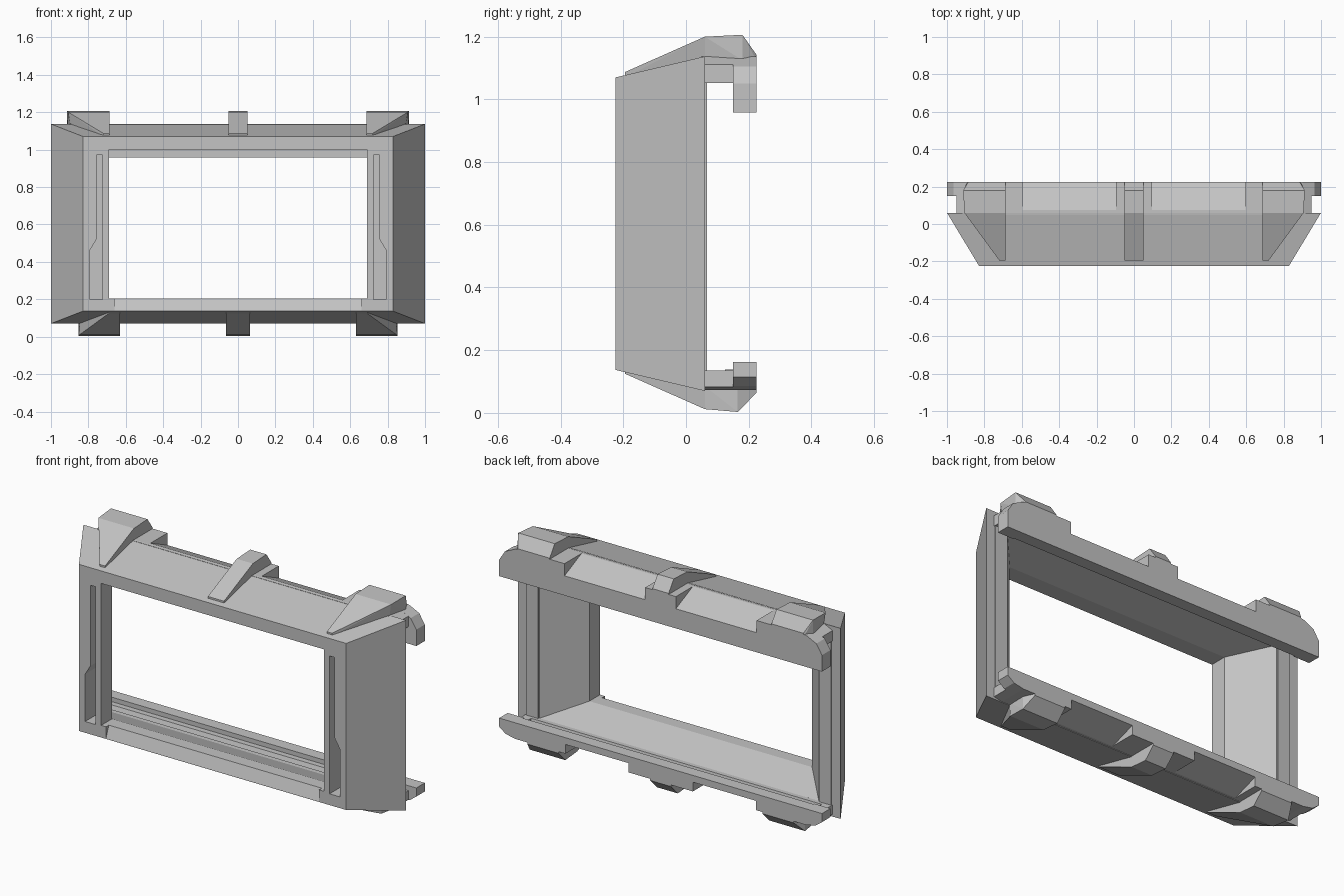
import bpy, bmesh

if "Cube" in bpy.data.objects:
    bpy.data.objects.remove(bpy.data.objects["Cube"])

GREY = bpy.data.materials.new("plain_grey")
GREY.diffuse_color = (0.55, 0.55, 0.55, 1)
GREY.use_nodes = True
GREY.node_tree.nodes["Principled BSDF"].inputs["Base Color"].default_value = GREY.diffuse_color


def finish(name, bm):
    bmesh.ops.recalc_face_normals(bm, faces=bm.faces)
    me = bpy.data.meshes.new(name)
    bm.to_mesh(me)
    bm.free()
    me.materials.append(GREY)
    ob = bpy.data.objects.new(name, me)
    bpy.context.collection.objects.link(ob)
    return ob


def prism(name, pts, a, b, axis):
    """Extrude a 2D outline from a to b: axis 'x' takes (y,z), 'y' takes (x,z)."""
    bm = bmesh.new()
    put = (lambda p, t: (t, p[0], p[1])) if axis == 'x' else (lambda p, t: (p[0], t, p[1]))
    v0 = [bm.verts.new(put(p, a)) for p in pts]
    v1 = [bm.verts.new(put(p, b)) for p in pts]
    bm.faces.new(v0)
    bm.faces.new(v1)
    n = len(pts)
    for i in range(n):
        j = (i + 1) % n
        bm.faces.new((v0[i], v0[j], v1[j], v1[i]))
    return finish(name, bm)


def hull(name, pts):
    bm = bmesh.new()
    for p in pts:
        bm.verts.new(p)
    bmesh.ops.convex_hull(bm, input=bm.verts)
    return finish(name, bm)


# Hollow flared frame: rings of (half width, bottom, top, y)
rings = [(0.828, 0.137, 1.07, -0.225), (1.0, 0.07, 1.137, 0.06),
         (0.865, 0.135, 1.05, 0.06), (0.69, 0.205, 1.0, -0.13),
         (0.69, 0.205, 1.0, -0.225)]
bm = bmesh.new()
loops = [[bm.verts.new(c) for c in ((-x, y, b), (x, y, b), (x, y, t), (-x, y, t))]
         for x, b, t, y in rings]
for k in range(5):
    p, q = loops[k], loops[(k + 1) % 5]
    for i in range(4):
        j = (i + 1) % 4
        bm.faces.new((p[i], p[j], q[j], q[i]))
frame = finish("frame", bm)

# Cutters: stepped slots in the posts and the sloped sill
cutters = [prism("sill_cutter", [(-0.24, 0.10), (-0.197, 0.215), (-0.24, 0.215)], -0.66, 0.66, 'x')]
slot = [(0.725, 0.2), (0.79, 0.2), (0.79, 0.465), (0.757, 0.52), (0.757, 0.972), (0.725, 0.972)]
for s in (-1, 1):
    cutters.append(prism("slot_cutter", [(s * x, z) for x, z in slot], -0.3, -0.13, 'y'))
bpy.context.view_layer.objects.active = frame
for c in cutters:
    c.hide_render = True
    m = frame.modifiers.new("cut", 'BOOLEAN')
    m.operation = 'DIFFERENCE'
    m.solver = 'EXACT'
    m.object = c
    bpy.ops.object.modifier_apply(modifier=m.name)
    bpy.data.objects.remove(c)

# Raised strips on the back of the side posts
for s in (-1, 1):
    prism("side_back_strip", [(s * 0.87, 0.12), (s * 0.945, 0.12), (s * 0.945, 1.095), (s * 0.87, 1.095)],
          0.05, 0.067, 'y')

# Back rails: section without and with the sloped notch
top_in = [(0.225, 0.958), (0.157, 0.958), (0.157, 1.053), (0.05, 1.053)]
top_full = [(0.05, 1.136), (0.225, 1.136)] + top_in
top_notch = [(0.05, 1.136), (0.075, 1.136), (0.225, 1.068)] + top_in
bot_in = [(0.225, 0.163), (0.157, 0.163), (0.157, 0.138), (0.125, 0.138), (0.115, 0.113),
          (0.09, 0.113), (0.085, 0.135), (0.05, 0.135)]
bot_full = [(0.05, 0.073), (0.225, 0.073)] + bot_in
bot_notch = [(0.05, 0.073), (0.075, 0.073), (0.225, 0.125)] + bot_in
for name, full, notch, a, b in (("top_rail", top_full, top_notch, 0.095, 0.595),
                                ("bottom_rail", bot_full, bot_notch, 0.2, 0.59)):
    prism(name + "_centre", full, -a, a, 'x')
    for s in (-1, 1):
        prism(name + "_notch", notch, s * a, s * b, 'x')
        prism(name + "_outer", full, s * b, s * 0.9, 'x')

# Chamfered rail ends with a narrower neck
top_end = [(0.9, 0.958), (1.0, 0.958), (1.0, 1.05), (0.965, 1.105), (0.9, 1.136)]
top_neck = [(0.9, 1.053), (0.95, 1.053), (0.95, 1.112), (0.9, 1.136)]
bot_end = [(0.9, 0.073), (0.96, 0.085), (1.0, 0.115), (1.0, 0.163), (0.9, 0.163)]
bot_neck = [(0.9, 0.073), (0.95, 0.083), (0.95, 0.135), (0.9, 0.135)]
for s in (-1, 1):
    for name, pts, y in (("top_rail_end", top_end, 0.15), ("top_rail_neck", top_neck, 0.05),
                         ("bottom_rail_end", bot_end, 0.15), ("bottom_rail_neck", bot_neck, 0.05)):
        prism(name, [(s * x, z) for x, z in pts], y, 0.225 if y > 0.1 else 0.157, 'y')

# Wedge tabs: narrow at the front, tall at the back
# rows of (y, base z, crest z, outer x at base, outer x at crest)
top_rows = [(-0.195, 1.07, 1.087, 0.72, 0.72), (0.06, 1.125, 1.2, 0.895, 0.907),
            (0.18, 1.125, 1.206, 0.913, 0.913), (0.225, 1.125, 1.142, 0.89, 0.885)]
bot_rows = [(-0.195, 0.14, 0.125, 0.69, 0.69), (0.06, 0.085, 0.012, 0.85, 0.845),
            (0.165, 0.085, 0.003, 0.853, 0.853), (0.225, 0.085, 0.064, 0.825, 0.825)]
for name, rows, inner, half in (("top_tab", top_rows, 0.687, 0.05),
                                ("bottom_tab", bot_rows, 0.632, 0.065)):
    for s in (-1, 1):
        pts = []
        for y, zb, zc, xb, xc in rows:
            pts += [(s * inner, y, zb), (s * inner, y, zc), (s * xb, y, zb), (s * xc, y, zc)]
        hull(name + "_corner", pts)
    hull(name + "_centre", [(s * half, r[0], z) for r in rows for z in r[1:3] for s in (-1, 1)])
